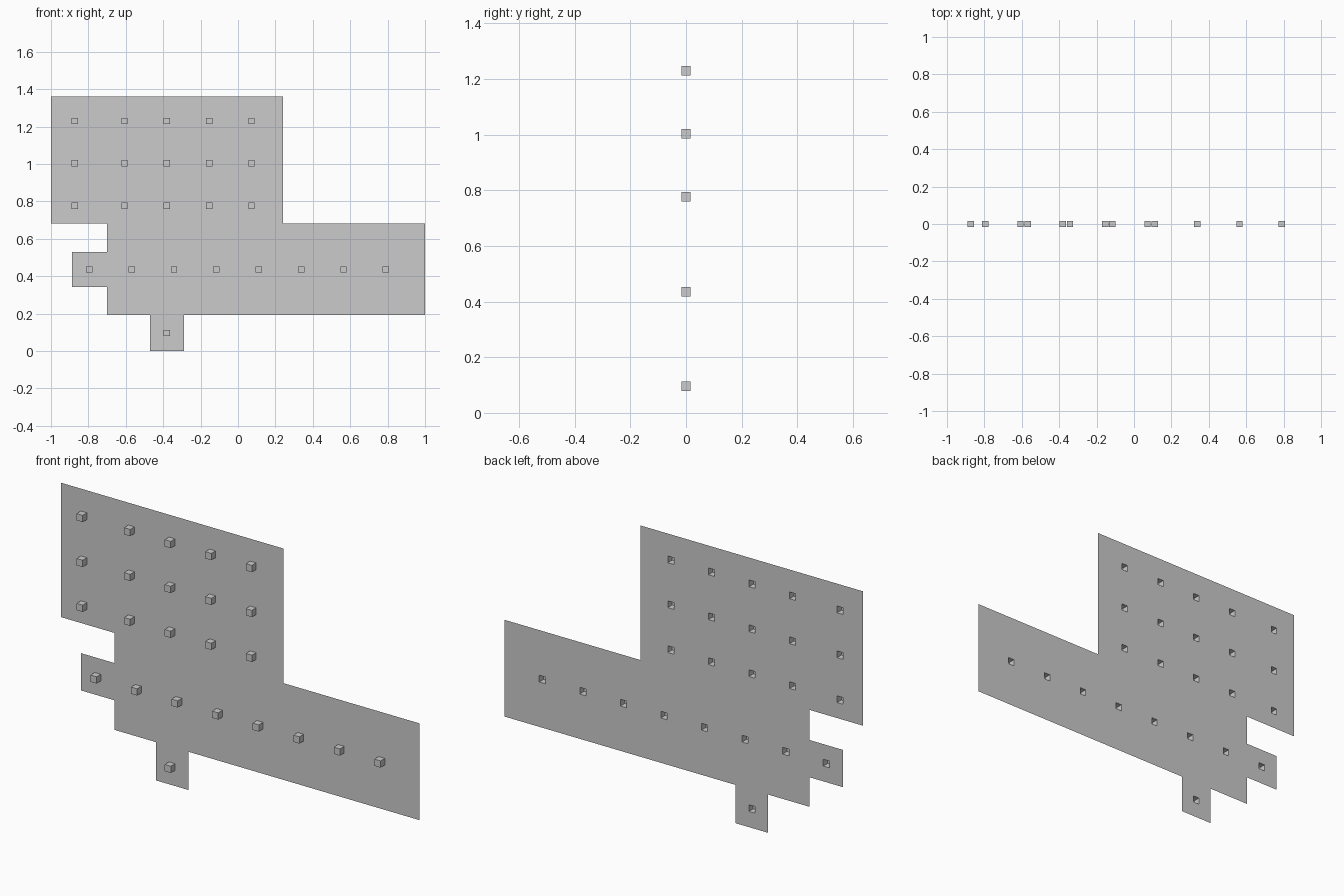
import bpy, bmesh
from mathutils import Matrix, Vector

if "Cube" in bpy.data.objects:
    bpy.data.objects.remove(bpy.data.objects["Cube"])

S = 0.034            # side of each small cube
Y = S / 2            # plane of the thin sheet
STEP = 0.2265        # spacing of the cubes

# Cube centres (x, z): upper block, long row, lower tab
upper_x = [-0.872] + [-0.607 + STEP * i for i in range(4)]
centres = [(x, 0.777 + STEP * r) for r in range(3) for x in upper_x]
centres += [(-0.795 + STEP * i, 0.436) for i in range(8)]
centres.append((-0.38, 0.096))

# Stepped outline of the sheet (x, z)
outline = [(-1, 1.36), (-1, 0.682), (-0.7, 0.682), (-0.7, 0.53),
           (-0.888, 0.53), (-0.888, 0.342), (-0.7, 0.342), (-0.7, 0.193),
           (-0.47, 0.193), (-0.47, 0), (-0.288, 0), (-0.288, 0.193),
           (1, 0.193), (1, 0.681), (0.241, 0.681), (0.241, 1.36)]


def finish(bm, name):
    mesh = bpy.data.meshes.new(name)
    bm.to_mesh(mesh)
    bm.free()
    obj = bpy.data.objects.new(name, mesh)
    bpy.context.collection.objects.link(obj)


def loop(bm, points):
    vs = [bm.verts.new((x, Y, z)) for x, z in points]
    for a, b in zip(vs, vs[1:] + vs[:1]):
        bm.edges.new((a, b))


# Thin sheet with a square opening behind every cube
bm = bmesh.new()
loop(bm, outline)
h = S / 2
for x, z in centres:
    loop(bm, [(x - h, z - h), (x + h, z - h), (x + h, z + h), (x - h, z + h)])
bmesh.ops.triangle_fill(bm, edges=bm.edges[:], use_beauty=True, normal=Vector((0, -1, 0)))
for f in bm.faces:
    f.normal_update()
    if f.normal.y > 0:
        f.normal_flip()
finish(bm, "stepped_sheet")

# Hollow cubes on the front, open at the back
bm = bmesh.new()
for x, z in centres:
    bmesh.ops.create_cube(bm, size=S, matrix=Matrix.Translation((x, 0, z)))
bm.normal_update()
backs = [f for f in bm.faces if f.normal.y > 0.9]
bmesh.ops.delete(bm, geom=backs, context='FACES')
finish(bm, "hollow_cubes")
